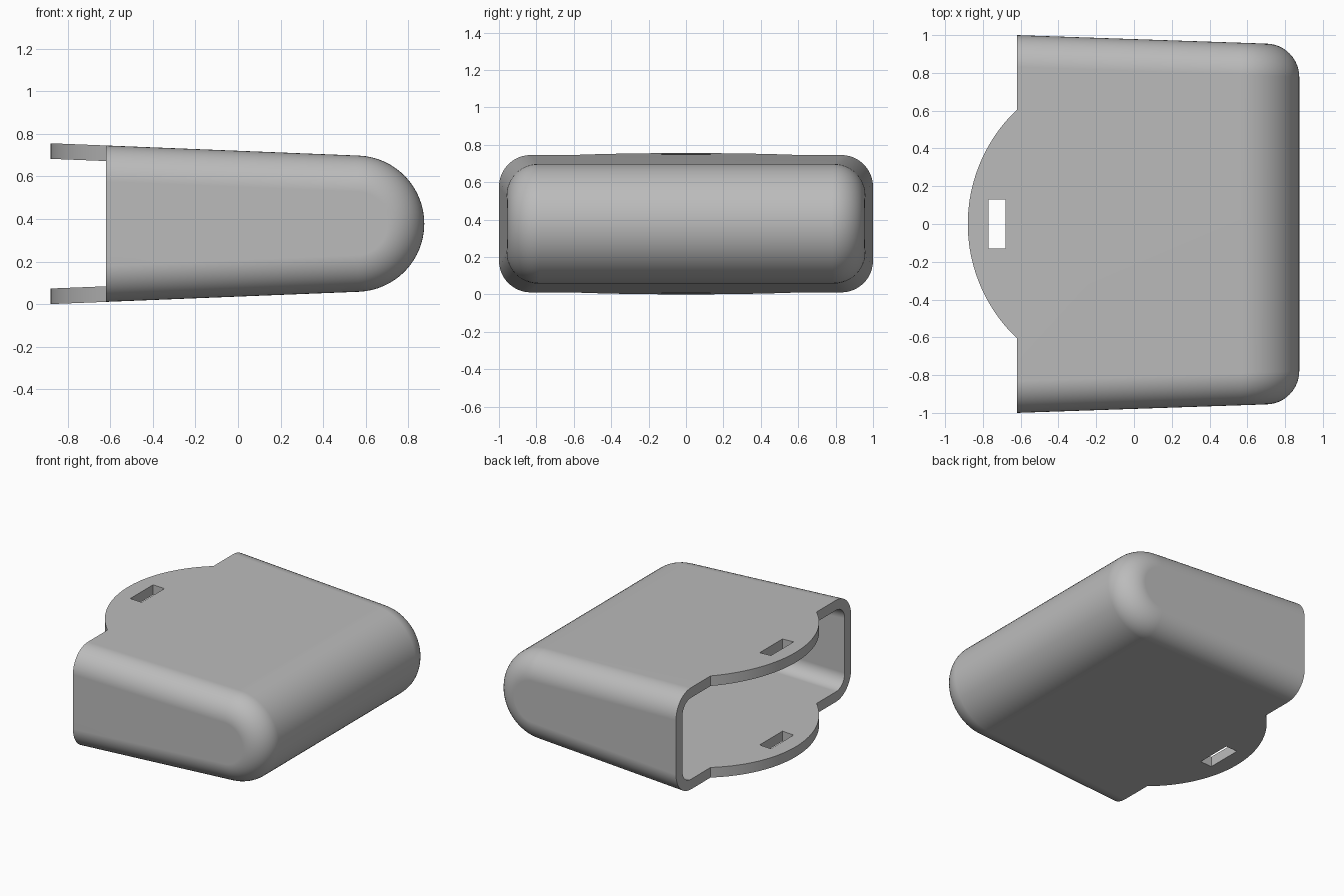
import bpy, bmesh
from math import sin, cos, tan, atan, pi, radians, asin

cube = bpy.data.objects.get("Cube")
if cube:
    bpy.data.objects.remove(cube, do_unlink=True)

MID_Z = 0.378             # height of the horizontal symmetry plane
NOSE_X, NOSE_R = 0.555, 0.32
SIDE_Y, FILLET = 0.785, 0.17
WALL = 0.073
MOUTH_X, TONGUE_X = -0.62, -0.88
SLOPE_Z, SLOPE_Y = atan(0.04), 0.034


def make_object(name, bm):
    bmesh.ops.recalc_face_normals(bm, faces=bm.faces)
    mesh = bpy.data.meshes.new(name)
    bm.to_mesh(mesh)
    bm.free()
    obj = bpy.data.objects.new(name, mesh)
    bpy.context.collection.objects.link(obj)
    return obj


def side_profile(radius, back_x, steps=32):
    """Tapered outline in x and z with a fully rounded nose."""
    half = pi / 2 - SLOPE_Z
    pts = []
    for i in range(steps + 1):
        a = half - 2 * half * i / steps
        pts.append((NOSE_X + radius * cos(a), radius * sin(a)))
    x, z = pts[0]
    back_z = z + tan(SLOPE_Z) * (x - back_x)
    return [(back_x, back_z)] + pts + [(back_x, -back_z)]


def pouch(name, inset, back_x, steps=12):
    """Loft the outline across y, rounding both side edges."""
    bm = bmesh.new()
    fillet = FILLET - inset
    rings = []
    for side in (-1, 1):
        for i in range(steps + 1):
            a = pi / 2 * i / steps
            if side < 0:
                a = pi / 2 - a
            y = SIDE_Y + fillet * sin(a)
            outline = side_profile(NOSE_R - inset - fillet * (1 - cos(a)), back_x)
            rings.append([bm.verts.new((x, side * (y + SLOPE_Y * (0.7 - x)), MID_Z + z))
                          for x, z in outline])
    for r, s in zip(rings, rings[1:]):
        for i in range(len(r)):
            j = (i + 1) % len(r)
            bm.faces.new((r[i], r[j], s[j], s[i]))
    bm.faces.new(rings[0])
    bm.faces.new(rings[-1])
    return make_object(name, bm)


def prism(name, outline):
    """Vertical prism reaching through the whole height."""
    bm = bmesh.new()
    face = bm.faces.new([bm.verts.new((x, y, -0.5)) for x, y in outline])
    top = bmesh.ops.extrude_face_region(bm, geom=[face])["geom"]
    bmesh.ops.translate(bm, vec=(0, 0, 2),
                        verts=[v for v in top if isinstance(v, bmesh.types.BMVert)])
    return make_object(name, bm)


# Plan outline: straight mouth with a rounded tongue in the middle
half_chord, rise = 0.605, MOUTH_X - TONGUE_X
arc_r = (half_chord ** 2 + rise ** 2) / (2 * rise)
arc_a = asin(half_chord / arc_r)
arc = []
for k in range(41):
    t = arc_a * (1 - k / 20)
    arc.append((TONGUE_X + arc_r * (1 - cos(t)), arc_r * sin(t)))
plan = [(1.2, 1.2), (MOUTH_X, 1.2)] + arc + [(MOUTH_X, -1.2), (1.2, -1.2)]

case = pouch("case_shell", 0, -0.95)
cutters = [
    (pouch("cavity_cutter", WALL, -1.1), "DIFFERENCE"),
    (prism("plan_cutter", plan), "INTERSECT"),
    (prism("slot_cutter", [(-0.77, -0.13), (-0.68, -0.13),
                           (-0.68, 0.13), (-0.77, 0.13)]), "DIFFERENCE"),
]

# Hollow the case, trim the mouth and pierce the slots
bpy.ops.object.select_all(action="DESELECT")
bpy.context.view_layer.objects.active = case
case.select_set(True)
for cutter, operation in cutters:
    cutter.hide_render = True
    mod = case.modifiers.new(cutter.name, "BOOLEAN")
    mod.object, mod.operation, mod.solver = cutter, operation, "EXACT"
    bpy.ops.object.modifier_apply(modifier=mod.name)
for cutter, _ in cutters:
    bpy.data.objects.remove(cutter, do_unlink=True)

# Plain grey plastic
grey = bpy.data.materials.new("grey_plastic")
grey.use_nodes = True
colour = (0.5, 0.5, 0.5, 1)
grey.diffuse_color = colour
grey.node_tree.nodes["Principled BSDF"].inputs["Base Color"].default_value = colour
case.data.materials.clear()
case.data.materials.append(grey)

bpy.ops.object.shade_smooth_by_angle(angle=radians(30))
weighted = case.modifiers.new("even_shading", "WEIGHTED_NORMAL")
weighted.keep_sharp = True
